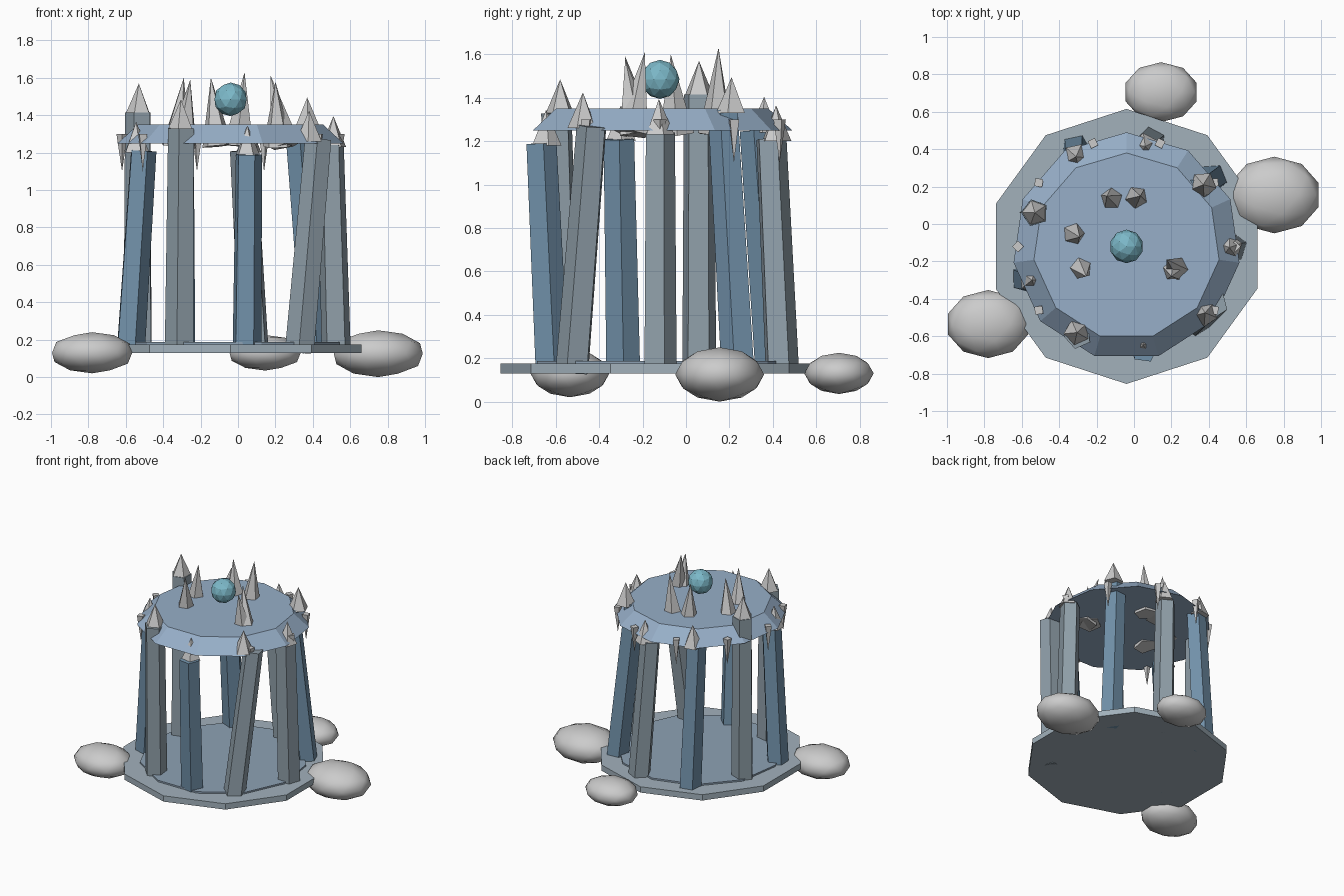
import bpy, bmesh, math
from mathutils import Vector, Matrix

if "Cube" in bpy.data.objects:
    bpy.data.objects.remove(bpy.data.objects["Cube"])

CX, CY = -0.04, -0.12


def material(name, rgb):
    m = bpy.data.materials.new(name)
    m.diffuse_color = (*rgb, 1)
    m.use_nodes = True
    m.node_tree.nodes["Principled BSDF"].inputs["Base Color"].default_value = m.diffuse_color
    return m


PALE = material("pale_stone", (0.36, 0.44, 0.50))
FLOOR = material("floor_blue", (0.27, 0.36, 0.46))
ICE = material("roof_blue", (0.31, 0.43, 0.58))
BLUE = material("column_blue", (0.17, 0.29, 0.41))
GREY = material("column_grey", (0.28, 0.35, 0.40))
TEAL = material("orb_teal", (0.20, 0.48, 0.58))


def add(name, bm, mat=None, smooth=False):
    me = bpy.data.meshes.new(name)
    bm.to_mesh(me)
    bm.free()
    for p in me.polygons:
        p.use_smooth = smooth
    if mat:
        me.materials.append(mat)
    ob = bpy.data.objects.new(name, me)
    bpy.context.collection.objects.link(ob)
    return ob


def prism(name, a, b, r1, r2, sides, mat=None, turn=0.0):
    """Tapered prism or cone running from point a to point b."""
    a, b = Vector(a), Vector(b)
    axis = b - a
    bm = bmesh.new()
    bmesh.ops.create_cone(bm, cap_ends=True, segments=sides, radius1=r1,
                          radius2=r2, depth=axis.length,
                          matrix=Matrix.Rotation(turn, 4, 'Z'))
    q = Vector((0, 0, 1)).rotation_difference(axis).to_matrix().to_4x4()
    bm.transform(Matrix.Translation((a + b) / 2) @ q)
    return add(name, bm, mat)


def ball(name, centre, radii, mat=None, smooth=False):
    bm = bmesh.new()
    bmesh.ops.create_icosphere(bm, subdivisions=2, radius=1)
    bm.transform(Matrix.Translation(centre) @ Matrix.Diagonal((*radii, 1)))
    return add(name, bm, mat, smooth)


def disc(name, z1, z2, r1, r2, sides, mat):
    # one corner always points to the back; create_cone starts at +y
    ob = prism(name, (CX, CY, z1), (CX, CY, z2), r1, r2, sides, mat)
    first = max((v.co for v in ob.data.vertices), key=lambda c: (c.xy - Vector((CX, CY))).length)
    turn = math.pi / 2 - math.atan2(first.y - CY, first.x - CX)
    t = Matrix.Translation((CX, CY, 0))
    ob.data.transform(t @ Matrix.Rotation(turn, 4, 'Z') @ t.inverted())


# floor and roof slabs
disc("base_slab", 0.13, 0.175, 0.735, 0.735, 10, PALE)
disc("inner_floor", 0.15, 0.187, 0.59, 0.59, 11, FLOOR)
disc("roof_slab", 1.25, 1.35, 0.61, 0.50, 11, ICE)

# ring of leaning columns: middle x, y, lean x, y (half), height of the spike foot
columns = [
    (0.51, -0.125, -0.015, 0.0, 1.24), (0.37, 0.21, -0.05, -0.035, 1.34),
    (0.06, 0.415, -0.03, -0.025, 1.21), (-0.31, 0.36, 0.0, -0.04, 1.25),
    (-0.53, 0.06, 0.0, 0.0, 1.415), (-0.545, -0.30, 0.035, -0.01, 1.21),
    (-0.305, -0.58, 0.005, -0.015, 1.33), (0.05, -0.645, 0.005, -0.025, 1.19),
    (0.38, -0.475, 0.05, 0.045, 1.27)]
for i, (x, y, lx, ly, h) in enumerate(columns):
    turn = math.radians(40 * i)
    prism(f"column_{i}", (x - lx, y - ly, 0.135), (x + lx, y + ly, h),
          0.082, 0.074, 5, BLUE if i % 2 else GREY, turn)
    prism(f"column_spike_{i}", (x, y, h - 0.01), (x, y, h + 0.155),
          0.072, 0.0, 5, None, turn)

# tall crystals growing through the roof: foot x, y then tip x, y, z
crystals = [
    (-0.11, 0.13, -0.145, 0.15, 1.60), (0.005, 0.14, 0.035, 0.15, 1.63),
    (-0.335, -0.045, -0.29, -0.07, 1.60), (-0.295, -0.22, -0.255, -0.28, 1.59),
    (0.25, -0.25, 0.175, -0.19, 1.61), (0.215, -0.235, 0.20, -0.28, 1.58)]
for i, (x, y, tx, ty, tz) in enumerate(crystals):
    prism(f"crystal_{i}", (x, y, 1.235), (tx, ty, tz), 0.085, 0.0, 5, None, i * 0.5)

# icicles hanging from the roof edge
for deg in (0, 36, 72, 108, 144, 180, 216, 324):
    a = math.radians(deg)
    x, y = CX + 0.58 * math.cos(a), CY + 0.58 * math.sin(a)
    prism(f"icicle_{deg}", (x, y, 1.30), (x, y, 1.10), 0.03, 0.0, 4, None, a)

# floating orb
ball("orb", (CX, CY, 1.485), (0.09, 0.09, 0.09), TEAL)

# flattened boulders around the base
ball("boulder_right", (0.75, 0.155, 0.125), (0.25, 0.205, 0.125), None, True)
ball("boulder_left", (-0.78, -0.535, 0.13), (0.225, 0.182, 0.11), None, True)
ball("boulder_back", (0.145, 0.705, 0.13), (0.20, 0.16, 0.095), None, True)
